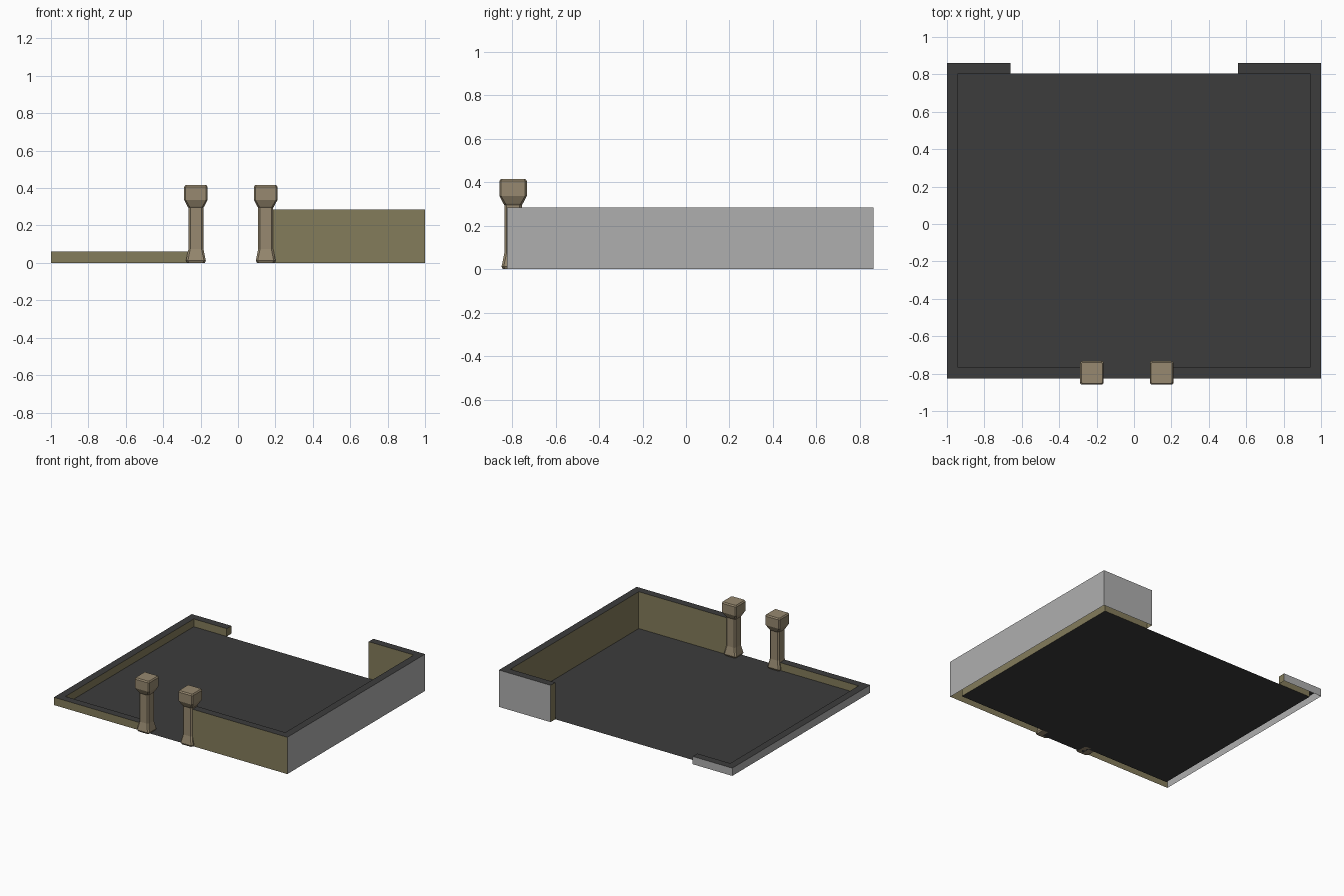
import bpy, bmesh

if "Cube" in bpy.data.objects:
    bpy.data.objects.remove(bpy.data.objects["Cube"])


def material(name, rgb):
    m = bpy.data.materials.new(name)
    m.diffuse_color = (*rgb, 1)
    m.use_nodes = True
    m.node_tree.nodes["Principled BSDF"].inputs["Base Color"].default_value = m.diffuse_color
    return m


GREY = material("light_grey", (0.43, 0.43, 0.43))
OLIVE = material("olive", (0.23, 0.2, 0.105))
DARK = material("dark_grey", (0.045, 0.045, 0.045))
TAN = material("tan", (0.31, 0.25, 0.16))


def finish(name, bm, mats, recalc=True):
    if recalc:
        bmesh.ops.recalc_face_normals(bm, faces=bm.faces[:])
    mesh = bpy.data.meshes.new(name)
    bm.to_mesh(mesh)
    bm.free()
    for m in mats:
        mesh.materials.append(m)
    ob = bpy.data.objects.new(name, mesh)
    bpy.context.collection.objects.link(ob)
    return ob


# Plan dimensions
X, T = 1.0, 0.058
FRONT, BACK = -0.825, 0.862
GATE_L, GATE_R, GATE_Y = -0.225, 0.148, -0.796


# C-shaped wall, open underneath: wraps front, side and back
def wall(name, side, gate_x, back_end, height):
    xo, xi = side * X, side * (X - T)
    plan = [(gate_x, FRONT), (xo, FRONT), (xo, BACK), (back_end, BACK),
            (back_end, BACK - T), (xi, BACK - T), (xi, FRONT + T), (gate_x, FRONT + T)]
    bm = bmesh.new()
    low = [bm.verts.new((x, y, 0)) for x, y in plan]
    top = [bm.verts.new((x, y, height)) for x, y in plan]
    for i in range(len(plan)):
        j = (i + 1) % len(plan)
        face = bm.faces.new((low[i], low[j], top[j], top[i]))
        face.material_index = 0 if i in (1, 2) else 1  # outer side and back are grey
    # top in strips: front, side, back
    for ids in ((0, 1, 6, 7), (1, 2, 5, 6), (2, 3, 4, 5)):
        bm.faces.new([top[i] for i in ids]).material_index = 2
    finish(name, bm, [GREY, OLIVE, DARK])


wall("low_wall", -1, GATE_L, -0.66, 0.06)
wall("high_wall", 1, GATE_R, 0.557, 0.285)

# Floor with a threshold strip between the gate posts
bm = bmesh.new()
outline = [(-X + T, FRONT + T), (GATE_L, FRONT + T), (GATE_L, FRONT), (GATE_R, FRONT),
           (GATE_R, FRONT + T), (X - T, FRONT + T), (X - T, BACK - T), (-X + T, BACK - T)]
v = [bm.verts.new((x, y, 0)) for x, y in outline]
bm.faces.new((v[1], v[2], v[3], v[4]))
bm.faces.new((v[0], v[1], v[4], v[5], v[6], v[7]))
finish("floor", bm, [DARK], recalc=False)

# Gate post profile: height, half width, corner chamfer
POST = [(0.0, 0.047, 0.010), (0.012, 0.053, 0.010), (0.075, 0.040, 0.010),
        (0.295, 0.040, 0.010), (0.302, 0.045, 0.010), (0.337, 0.063, 0.008),
        (0.406, 0.063, 0.008), (0.416, 0.056, 0.006)]


def gate_post(name, x):
    bm = bmesh.new()
    rings = []
    for z, h, c in POST:
        k = h - c
        pts = [(h, -k), (h, k), (k, h), (-k, h), (-h, k), (-h, -k), (-k, -h), (k, -h)]
        rings.append([bm.verts.new((px, py, z)) for px, py in pts])
    for a, b in zip(rings, rings[1:]):
        for i in range(8):
            j = (i + 1) % 8
            bm.faces.new((a[i], a[j], b[j], b[i]))
    bm.faces.new(rings[0][::-1])
    bm.faces.new(rings[-1])
    finish(name, bm, [TAN]).location = (x, GATE_Y, 0)


gate_post("left_gate_post", GATE_L)
gate_post("right_gate_post", GATE_R)
